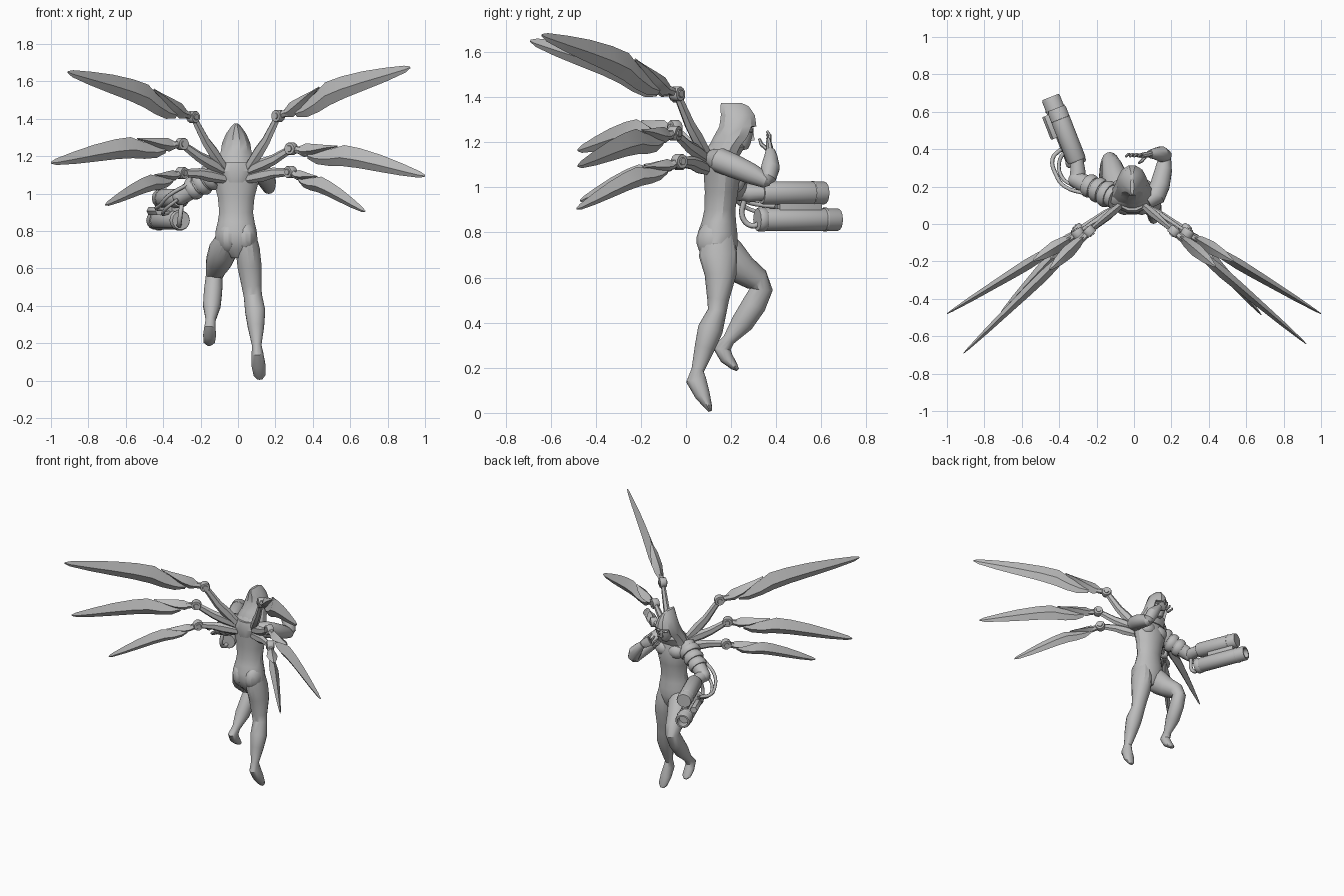
import bpy, bmesh, math
from mathutils import Vector, Matrix

cube = bpy.data.objects.get("Cube")
if cube:
    bpy.data.objects.remove(cube, do_unlink=True)

GREY = bpy.data.materials.new("plain grey")
GREY.use_nodes = True
GREY.diffuse_color = (0.5, 0.5, 0.5, 1)
GREY.node_tree.nodes["Principled BSDF"].inputs["Base Color"].default_value = (0.5, 0.5, 0.5, 1)
UP = (0, 0, 1)


def finish(name, bm):
    bmesh.ops.recalc_face_normals(bm, faces=bm.faces)
    mesh = bpy.data.meshes.new(name)
    bm.to_mesh(mesh)
    bm.free()
    mesh.materials.append(GREY)
    obj = bpy.data.objects.new(name, mesh)
    bpy.context.collection.objects.link(obj)
    bpy.ops.object.select_all(action="DESELECT")
    obj.select_set(True)
    bpy.context.view_layer.objects.active = obj
    bpy.ops.object.shade_smooth_by_angle(angle=math.radians(28))
    return obj


def skin(rings):
    """Bridge equal rings of points into a capped solid."""
    bm = bmesh.new()
    loops = [[bm.verts.new(p) for p in ring] for ring in rings]
    count = len(loops[0])
    for a, b in zip(loops, loops[1:]):
        for i in range(count):
            j = (i + 1) % count
            bm.faces.new((a[i], a[j], b[j], b[i]))
    bm.faces.new(loops[0])
    bm.faces.new(loops[-1])
    return bm


def loft_bm(stations, sides=14, ref=(1, 0, 0), axis=None):
    """Elliptical sections (x, y, z, width[, depth]) swept along their centres."""
    centres = [Vector(s[:3]) for s in stations]
    rings = []
    for i, s in enumerate(stations):
        path = centres[min(i + 1, len(centres) - 1)] - centres[max(i - 1, 0)]
        tangent = Vector(axis or path).normalized()
        u = Vector(ref)
        u = (u - tangent * u.dot(tangent)).normalized()
        v = tangent.cross(u)
        ring = []
        for k in range(sides):
            a = math.tau * (k + 0.5) / sides
            ring.append(centres[i] + u * s[3] * math.cos(a) + v * s[-1] * math.sin(a))
        rings.append(ring)
    return skin(rings)


def loft(name, stations, **options):
    return finish(name, loft_bm(stations, **options))


def rod(name, start, end, radius, sides=12, bore=0.0):
    """Straight cylinder with chamfered ends and, if asked, a bored muzzle."""
    a, b = Vector(start), Vector(end)
    aim = (b - a).normalized()
    step, small = aim * radius * 0.2, radius * 0.9
    points = [(a, small), (a + step, radius), (b - step, radius), (b, small)]
    if bore:
        points += [(b, radius * 0.7), (b - aim * bore, radius * 0.66)]
    ref = UP if abs(aim.z) < 0.9 else (1, 0, 0)
    return loft(name, [(*p, r) for p, r in points], sides=sides, ref=ref, axis=tuple(aim))


def blob(name, centre, size):
    bm = bmesh.new()
    bmesh.ops.create_uvsphere(bm, u_segments=14, v_segments=9, radius=1)
    bmesh.ops.transform(bm, verts=bm.verts,
                        matrix=Matrix.Translation(centre) @ Matrix.Diagonal((*size, 1)))
    return finish(name, bm)


def hose(name, points, radius):
    curve = bpy.data.curves.new(name, "CURVE")
    curve.dimensions = "3D"
    curve.bevel_depth = radius
    curve.bevel_resolution = 1
    curve.resolution_u = 4
    curve.use_fill_caps = True
    spline = curve.splines.new("BEZIER")
    spline.bezier_points.add(len(points) - 1)
    for knot, p in zip(spline.bezier_points, points):
        knot.co = p
        knot.handle_left_type = knot.handle_right_type = "AUTO"
    curve.materials.append(GREY)
    bpy.context.collection.objects.link(bpy.data.objects.new(name, curve))


# Torso, from crotch to neck
loft("torso", [(0, .15, .655, .04, .045), (-.005, .145, .7, .09, .078), (-.008, .14, .75, .115, .091),
               (-.01, .14, .8, .112, .089), (-.01, .146, .85, .1, .077), (-.01, .15, .9, .092, .07),
               (-.01, .157, .98, .1, .075), (-.01, .16, 1.06, .122, .083), (-.01, .15, 1.13, .13, .075),
               (-.01, .15, 1.17, .085, .065), (-.01, .18, 1.22, .05, .05)], sides=16, axis=UP)
for side, label in ((-1, "right"), (1, "left")):
    blob(label + "_chest_muscle", (side * .05 - .01, .2, 1.08), (.06, .045, .05))
    blob(label + "_buttock", (side * .046 - .005, .128, .765), (.062, .082, .088))

# Hood with a sunken face opening
bm = loft_bm([(-.01, .16, 1.13, .115, .075), (-.01, .18, 1.18, .1, .083), (-.01, .21, 1.225, .085, .09),
              (-.01, .23, 1.27, .078, .085), (-.01, .23, 1.32, .056, .078),
              (-.01, .215, 1.36, .026, .065), (-.01, .2, 1.375, .01, .045)], sides=12, axis=UP)
bm.normal_update()
opening = [f for f in bm.faces if f.normal.y > .6 and 1.17 < f.calc_center_median().z < 1.29]
bmesh.ops.inset_region(bm, faces=opening, thickness=.01, depth=-.02)
finish("hood", bm)

# Face
loft("face", [(-.01, .255, 1.165, .018, .02), (-.01, .25, 1.185, .036, .036), (-.01, .245, 1.225, .05, .05),
              (-.01, .245, 1.265, .05, .055)])
loft("nose", [(-.01, .296, 1.208, .013, .012), (-.01, .293, 1.25, .006, .008)], sides=4)
for side in (-1, 1):
    blob("brow", (side * .024 - .01, .288, 1.25), (.02, .012, .008))

# Legs, each ending in a pointed foot
loft("left_leg", [(.045, .14, .79, .05, .07), (.052, .142, .7, .066, .085), (.062, .153, .61, .066, .07),
                  (.073, .142, .5, .053, .048), (.08, .138, .45, .05, .042), (.092, .108, .37, .055, .056),
                  (.096, .083, .29, .045, .045), (.1, .052, .19, .026, .028), (.104, .045, .145, .032, .045),
                  (.11, .073, .08, .038, .034), (.116, .098, .03, .033, .018), (.117, .108, .008, .014, .008)])
loft("right_leg", [(-.055, .125, .77, .055, .075), (-.078, .18, .7, .078, .084), (-.103, .25, .635, .07, .068),
                   (-.12, .315, .59, .054, .056), (-.128, .335, .55, .046, .05), (-.133, .302, .48, .05, .054),
                   (-.14, .25, .4, .048, .05), (-.146, .19, .325, .027, .028), (-.15, .158, .285, .031, .04),
                   (-.152, .18, .243, .035, .03), (-.154, .215, .205, .031, .017), (-.154, .23, .19, .012, .007)])

# Raised left arm and open hand
loft("left_upper_arm", [(.07, .12, 1.13, .04), (.115, .15, 1.12, .055), (.14, .21, 1.095, .053),
                        (.158, .29, 1.06, .046), (.165, .355, 1.03, .034), (.165, .375, 1.025, .018)])
loft("left_forearm", [(.168, .345, 1.02, .022), (.165, .363, 1.045, .038), (.145, .375, 1.09, .042),
                      (.11, .376, 1.135, .03), (.085, .374, 1.16, .022)], ref=(0, 1, 0))
loft("left_palm", [(.09, .374, 1.155, .016, .022), (.062, .37, 1.175, .015, .034),
                   (.035, .365, 1.195, .012, .034)], ref=(0, 1, 0), sides=8)
for i in range(4):
    x, z, lean = .052 - .014 * i, 1.21 - .014 * i, .008 * i
    loft("left_finger", [(x - .008, .366, z - .012, .009), (x - .018 - lean, .372, z + .02, .008),
                         (x - .03 - lean, .36, z + .038, .006)], sides=6)
loft("left_thumb", [(.06, .36, 1.17, .01), (.04, .335, 1.19, .009), (.025, .325, 1.215, .006)], sides=6)

# Armoured right arm
shoulder, elbow = Vector((-.1, .14, 1.115)), Vector((-.305, .235, .985))
mid = shoulder.lerp(elbow, .5)
loft("right_upper_arm", [(*shoulder, .06), (*mid, .055), (*elbow, .045)], ref=(0, 1, 0))
for t in (.22, .44, .66):
    rod("arm_band", shoulder.lerp(elbow, t - .09), shoulder.lerp(elbow, t + .09), .078 - t * .022, 14)
blob("right_elbow", elbow, (.047, .045, .045))
loft("right_forearm", [(*elbow, .04), (-.3, .28, .975, .042), (-.305, .35, .975, .034)])

# Twin-barrel arm cannon
aim = Vector((-.365, .93, 0)).normalized()
out = Vector((-aim.y, aim.x, 0))
upper, lower = Vector((-.305, .335, .975)), Vector((-.31, .33, .857))
rod("upper_barrel", upper, upper + aim * .305, .052, 14)
rod("upper_barrel_collar", upper + aim * .235, upper + aim * .255, .054, 14)
rod("lower_barrel", lower, lower + aim * .375, .051, 14, .05)
for start, length in ((-.015, .04), (.3, .015)):
    rod("lower_barrel_collar", lower + aim * start, lower + aim * (start + length), .055, 14)
rod("barrel_spine", upper + aim * .08 - Vector((0, 0, .06)), upper + aim * .28 - Vector((0, 0, .06)), .03, 4)
rod("side_rail", lower + aim * .16 + out * .055 + Vector((0, 0, .05)),
    lower + aim * .29 + out * .055 + Vector((0, 0, .05)), .026, 6)

# Feed hoses
hose("outer_hose", [(-.39, .4, .915), (-.435, .35, .92), (-.415, .26, .94), (-.37, .2, .99), (-.25, .16, 1.06)], .011)
hose("second_hose", [(-.37, .39, .9), (-.4, .33, .89), (-.385, .25, .92), (-.32, .2, .97)], .01)
hose("lower_hose", [(-.3, .26, .95), (-.31, .25, .87), (-.315, .29, .83), (-.31, .34, .845)], .013)

# Harness on the back that carries the wings
loft("wing_harness", [(-.01, .1, 1.06, .05, .03), (-.01, .095, 1.12, .085, .035), (-.01, .1, 1.17, .06, .03)],
     sides=8, axis=UP)

# Sections along a blade: distance, upper edge, lower edge, half thickness
BLADE = [(.13, .004, -.04, .01), (.2, .022, -.06, .02), (.29, .046, -.056, .026), (.38, .084, -.042, .029),
         (.5, .084, -.034, .026), (.66, .07, -.031, .02), (.82, .046, -.027, .014), (.96, .02, -.018, .006),
         (1, .005, -.005, .002)]
BRACKET = [(.05, .02, -.02, .016), (.1, .048, -.034, .028), (.17, .056, -.012, .036), (.26, .064, .036, .026),
           (.33, .074, .064, .006)]


def wing(label, root, joint, tip, height, sag):
    root, joint, tip = Vector(root), Vector(joint), Vector(tip)
    span = tip - joint
    along = span.normalized()
    side = along.cross(UP).normalized()
    up = side.cross(along)
    for part, sections in (("blade", BLADE), ("bracket", BRACKET)):
        rings = []
        for t, top, bottom, thick in sections:
            centre = joint + span * t
            ridge = centre + up * height * (top * .4 + bottom * .6)
            rings.append([centre + up * top * height, ridge + side * thick,
                          centre + up * bottom * height, ridge - side * thick])
        finish(label + "_wing_" + part, skin(rings))
    # Jointed strut from the harness
    bend = root.lerp(joint, .6) + Vector((0, 0, sag))
    loft(label + "_wing_strut", [(*root, .02, .026), (*root.lerp(bend, .6), .024, .034), (*bend, .02, .028),
                                 (*joint, .014, .02)], sides=6, ref=side)
    rod(label + "_wing_joint", joint - side * .022, joint + side * .022, .034, 12)
    rod(label + "_wing_pin", joint - side * .028, joint + side * .028, .018, 8)
    rod(label + "_wing_link", joint, joint + span * .12, .02, 6)


wing("upper_left", (.05, .1, 1.13), (.215, -.04, 1.415), (.92, -.64, 1.675), 1, -.02)
wing("upper_right", (-.07, .1, 1.13), (-.24, -.04, 1.41), (-.91, -.69, 1.65), 1, -.02)
wing("middle_left", (.05, .1, 1.12), (.285, -.05, 1.24), (1, -.48, 1.095), .9, -.01)
wing("middle_right", (-.07, .1, 1.12), (-.3, -.05, 1.265), (-1, -.48, 1.165), .9, -.01)
wing("lower_left", (.05, .1, 1.08), (.28, -.03, 1.115), (.68, -.485, .905), .7, .01)
wing("lower_right", (-.07, .1, 1.08), (-.3, -.03, 1.11), (-.71, -.47, .94), .7, .01)
